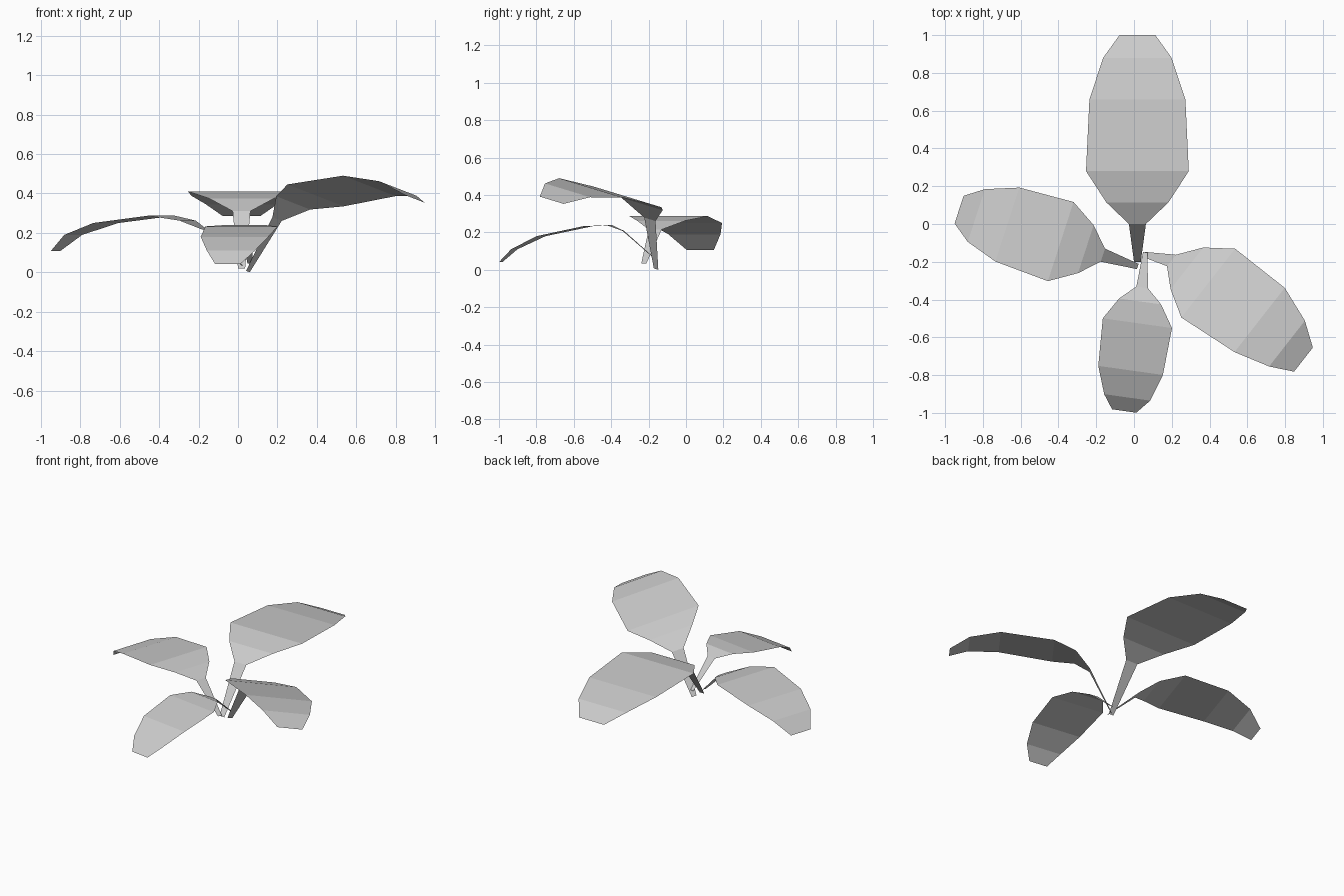
import bpy
from mathutils import Vector

# shared half widths along a leaf: stalk base, stalk top, blade rows, tip
HALF_WIDTHS = [0.018, 0.045, 0.165, 0.272, 0.254, 0.181, 0.095]


def leaf(name, scale, heading, roll, spine):
    """Single-sheet leaf: flat strips swept along a bending spine."""
    d = Vector(heading).normalized()
    side = Vector((-d.y, d.x, roll))          # left of the heading, tilted by roll
    verts = []
    for half, centre in zip(HALF_WIDTHS, spine):
        c = Vector(centre)
        verts += [c + side * half * scale, c - side * half * scale]
    faces = [(2 * i, 2 * i + 1, 2 * i + 3, 2 * i + 2) for i in range(len(spine) - 1)]
    mesh = bpy.data.meshes.new(name)
    mesh.from_pydata(verts, [], faces)
    obj = bpy.data.objects.new(name, mesh)
    bpy.context.collection.objects.link(obj)
    return obj


# large leaf pointing back
leaf("back_leaf", 1.0, (0, 1), 0, [
    (0.018, -0.20, 0.02), (0.018, 0.0, 0.31), (0.018, 0.115, 0.375), (0.018, 0.28, 0.41),
    (0.018, 0.66, 0.388), (0.018, 0.88, 0.345), (0.018, 1.0, 0.285)])

# leaf to the left
leaf("left_leaf", 0.81, (-0.951, 0.309), 0, [
    (0.02, -0.225, 0.035), (-0.165, -0.165, 0.215), (-0.255, -0.133, 0.262), (-0.388, -0.093, 0.287),
    (-0.67, -0.003, 0.25), (-0.835, 0.045, 0.19), (-0.926, 0.076, 0.107)])

# small drooping leaf in front
leaf("front_leaf", 0.68, (-0.139, -0.99), 0, [
    (0.06, -0.15, 0.045), (0.043, -0.335, 0.208), (0.032, -0.41, 0.239), (0.018, -0.525, 0.233),
    (-0.018, -0.775, 0.18), (-0.036, -0.918, 0.11), (-0.052, -0.99, 0.042)])

# raised leaf to the right, rolled inwards
leaf("right_leaf", 0.85, (0.788, -0.616), -0.24, [
    (0.05, -0.16, 0.004), (0.198, -0.193, 0.27), (0.28, -0.235, 0.352), (0.393, -0.313, 0.39),
    (0.665, -0.508, 0.438), (0.81, -0.633, 0.425), (0.897, -0.718, 0.372)])
